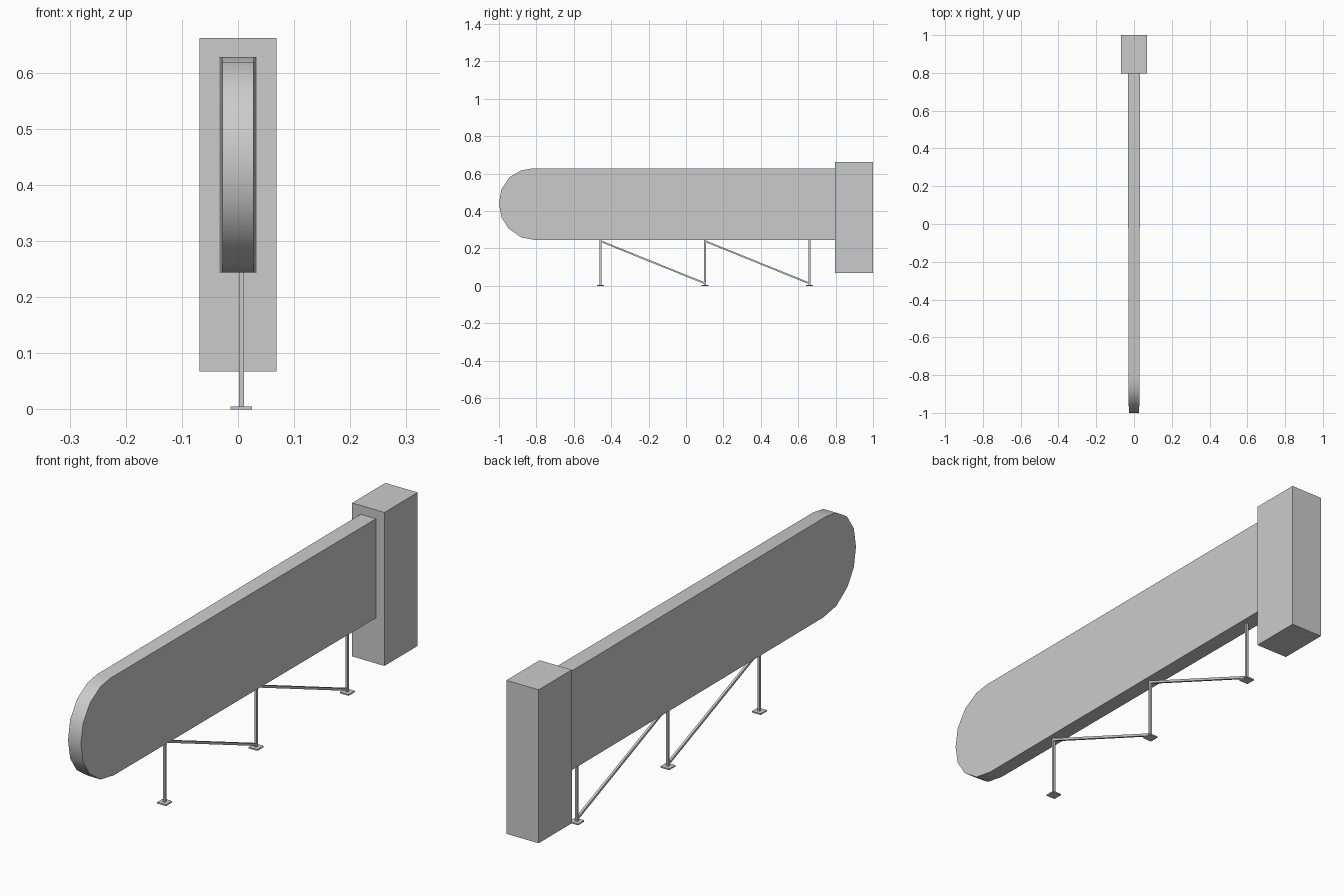
import bpy, bmesh, math
from mathutils import Vector

cube = bpy.data.objects.get("Cube")
if cube:
    bpy.data.objects.remove(cube, do_unlink=True)

# One plain grey material
grey = bpy.data.materials.new("plain_grey")
grey.use_nodes = True
colour = (0.6, 0.6, 0.6, 1)
grey.diffuse_color = colour
grey.node_tree.nodes["Principled BSDF"].inputs["Base Color"].default_value = colour


def finish(name, bm):
    bmesh.ops.recalc_face_normals(bm, faces=bm.faces[:])
    mesh = bpy.data.meshes.new(name)
    bm.to_mesh(mesh)
    bm.free()
    mesh.materials.append(grey)
    obj = bpy.data.objects.new(name, mesh)
    bpy.context.collection.objects.link(obj)
    return obj


def box(name, low, high):
    low, high = Vector(low), Vector(high)
    bm = bmesh.new()
    bmesh.ops.create_cube(bm, size=1)
    bmesh.ops.scale(bm, vec=high - low, verts=bm.verts)
    bmesh.ops.translate(bm, vec=(low + high) / 2, verts=bm.verts)
    return finish(name, bm)


def strut(name, start, end, width):
    start, end = Vector(start), Vector(end)
    obj = box(name, (-width / 2, -width / 2, 0), (width / 2, width / 2, (end - start).length))
    obj.location = start
    obj.rotation_euler.x = -math.atan2(end.y - start.y, end.z - start.z)
    return obj


# Tapered beam with a rounded nose, from its side profile (y, z)
BACK, TOP, BOTTOM = 0.80, 0.628, 0.244
profile = [(BACK, BOTTOM), (-0.80, BOTTOM), (-0.88, 0.258), (-0.947, 0.305),
           (-0.987, 0.366), (-1.0, 0.441), (-0.987, 0.516), (-0.944, 0.58),
           (-0.88, 0.618), (-0.82, TOP), (BACK, TOP)]
bm = bmesh.new()
sides = []
for side in (-1, 1):
    ring = [bm.verts.new((side * (0.0305 + 0.0028 * y), y, z)) for y, z in profile]
    bm.faces.new(ring)
    sides.append(ring)
for i in range(len(profile)):
    j = (i + 1) % len(profile)
    bm.faces.new((sides[0][i], sides[0][j], sides[1][j], sides[1][i]))
beam = finish("beam", bm)
bpy.context.view_layer.objects.active = beam
beam.select_set(True)
bpy.ops.object.shade_smooth_by_angle(angle=math.radians(40))
beam.select_set(False)

# Upright block at the back
box("end_block", (-0.069, 0.797, 0.068), (0.069, 1.0, 0.662))

# Support posts with foot plates, and braces between them
X = 0.006
posts = [-0.457, 0.102, 0.66]
for n, y in enumerate(posts, 1):
    strut(f"post_{n}", (X, y, 0.003), (X, y, BOTTOM + 0.004), 0.009)
    box(f"foot_{n}", (X - 0.019, y - 0.019, 0), (X + 0.019, y + 0.019, 0.005))
for n, (a, b) in enumerate(zip(posts, posts[1:]), 1):
    strut(f"brace_{n}", (X, a, BOTTOM - 0.005), (X, b, 0.013), 0.009)
